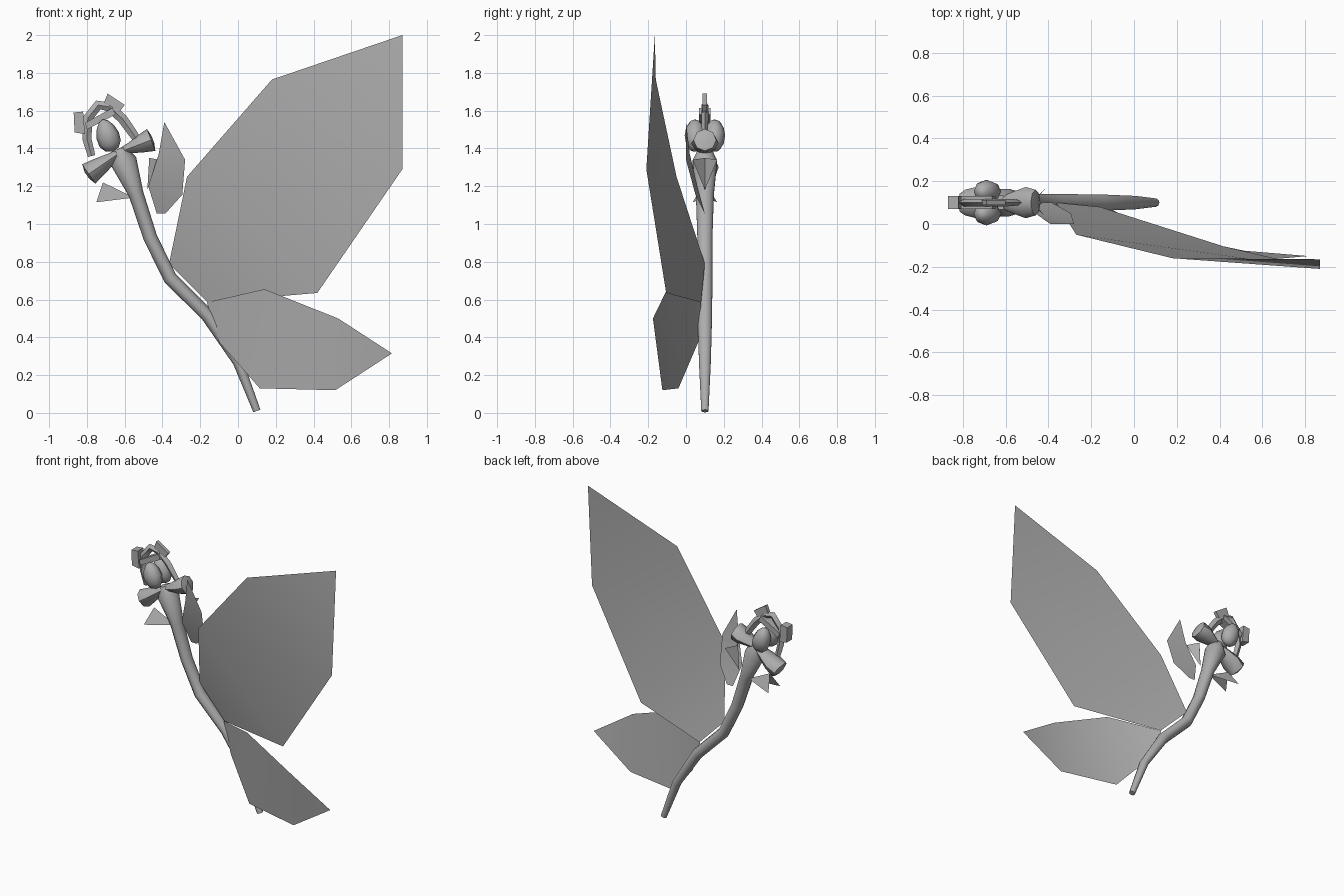
import bpy, bmesh, math
from mathutils import Vector

if "Cube" in bpy.data.objects:
    bpy.data.objects.remove(bpy.data.objects["Cube"])

YC = 0.1  # depth of the stem centre line

grey = bpy.data.materials.new("plain grey")
grey.diffuse_color = (0.42, 0.42, 0.42, 1)
grey.use_nodes = True
grey.node_tree.nodes["Principled BSDF"].inputs["Base Color"].default_value = grey.diffuse_color


def finish(name, bm, smooth=True):
    if smooth:
        bmesh.ops.recalc_face_normals(bm, faces=bm.faces)
    me = bpy.data.meshes.new(name)
    bm.to_mesh(me)
    bm.free()
    ob = bpy.data.objects.new(name, me)
    me.materials.append(grey)
    bpy.context.collection.objects.link(ob)
    if smooth:
        bpy.ops.object.select_all(action='DESELECT')
        bpy.context.view_layer.objects.active = ob
        ob.select_set(True)
        bpy.ops.object.shade_smooth_by_angle(angle=math.radians(50))
    return ob


def tube(name, path, sides):
    """Loft along (x, z, in-plane radius, depth radius) stations."""
    bm = bmesh.new()
    pts = [Vector((p[0], 0, p[1])) for p in path]
    rings = []
    for i, p in enumerate(path):
        t = (pts[min(i + 1, len(pts) - 1)] - pts[max(i - 1, 0)]).normalized()
        n = Vector((t.z, 0, -t.x))
        ring = []
        for k in range(sides):
            a = 2 * math.pi * k / sides
            co = pts[i] + n * math.cos(a) * p[2] + Vector((0, YC + math.sin(a) * p[3], 0))
            ring.append(bm.verts.new(co))
        rings.append(ring)
    for a, b in zip(rings, rings[1:]):
        for k in range(sides):
            j = (k + 1) % sides
            bm.faces.new((a[k], a[j], b[j], b[k]))
    bm.faces.new(rings[0])
    bm.faces.new(rings[-1])
    return finish(name, bm)


def blade(name, left, right, tip=None):
    """Thin leaf: two edges joined by quads, with an optional tip."""
    bm = bmesh.new()
    a = [bm.verts.new(p) for p in left]
    b = [bm.verts.new(p) for p in right]
    for i in range(len(a) - 1):
        bm.faces.new((a[i], b[i], b[i + 1], a[i + 1]))
    if tip:
        bm.faces.new((a[-1], b[-1], bm.verts.new(tip)))
    return finish(name, bm)


def plate(name, corners, half):
    """Flat outline in x, z given thickness along y."""
    bm = bmesh.new()
    f = [bm.verts.new((x, YC - half, z)) for x, z in corners]
    b = [bm.verts.new((x, YC + half, z)) for x, z in corners]
    bm.faces.new(f)
    bm.faces.new(b[::-1])
    for i in range(len(f)):
        j = (i + 1) % len(f)
        bm.faces.new((f[i], b[i], b[j], f[j]))
    return finish(name, bm)


# Stem swelling into the flower throat
tube("stem", [(0.10, 0.01, .02, .02), (0.0, 0.27, .028, .033), (-0.16, 0.515, .036, .04),
              (-0.36, 0.715, .037, .042), (-0.465, 0.93, .037, .042),
              (-0.54, 1.16, .04, .05), (-0.605, 1.33, .07, .068),
              (-0.625, 1.40, .035, .035)], 10)

# Big leaves
blade("upper_leaf",
      [(-.365, .10, .79), (-.27, -.05, 1.25), (.18, -.16, 1.765)],
      [(-.16, .08, .585), (.42, -.105, .635), (.87, -.21, 1.29)],
      (.87, -.165, 2.0))
blade("lower_leaf",
      [(-.165, .08, .585), (.14, -.10, .655), (.53, -.175, .50)],
      [(-.10, .065, .375), (.115, -.04, .13), (.515, -.125, .12)],
      (.815, -.15, .315))

# Small leaf beside the flower
blade("small_leaf",
      [(-.43, .10, 1.055), (-.475, .06, 1.20), (-.42, .02, 1.37)],
      [(-.385, .10, 1.055), (-.295, .05, 1.155), (-.28, 0, 1.34)],
      (-.39, 0, 1.54))

# Folded sepals below the flower
for name, base, ridge, corner in (
        ("left_sepal", (-.55, 1.14), (-.715, 1.22), (-.75, 1.115)),
        ("right_sepal", (-.48, 1.18), (-.47, 1.35), (-.415, 1.34))):
    bm = bmesh.new()
    p = bm.verts.new((base[0], YC, base[1]))
    r = bm.verts.new((ridge[0], YC, ridge[1]))
    c = [bm.verts.new((corner[0], YC + s * .065, corner[1])) for s in (-1, 1)]
    bm.faces.new((p, r, c[0]))
    bm.faces.new((p, c[1], r))
    finish(name, bm, False)

# Flared petals on both sides of the throat
for name, ex, ez in (("left_petal", -.79, 1.265), ("right_petal", -.46, 1.445)):
    bx, bz = -.615, 1.385
    st = [(0.0, .02, .03), (.3, .03, .05), (.7, .05, .073), (1.0, .062, .06), (1.06, .02, .02)]
    tube(name, [(bx + (ex - bx) * t, bz + (ez - bz) * t, a, b) for t, a, b in st], 8)

# Rounded cup petals at front and back
for name, s in (("front_petal", -1), ("back_petal", 1)):
    bm = bmesh.new()
    bmesh.ops.create_uvsphere(bm, u_segments=8, v_segments=6, radius=1)
    for v in bm.verts:
        w = .062 * (1 - .2 * v.co.z)
        x, y, z = v.co.x * w, v.co.y * .055, v.co.z * .09
        # lean along the flower axis
        v.co = (-.69 + x * .95 - z * .3, YC + s * .052 + y, 1.468 + z * .95 + x * .3)
    finish(name, bm)

# Thin arch over the petals with its small tabs
tube("arch", [(-.775, 1.36, .02, .01), (-.80, 1.45, .024, .016), (-.795, 1.56, .026, .018),
              (-.74, 1.63, .026, .018), (-.68, 1.62, .026, .018), (-.61, 1.555, .026, .018),
              (-.56, 1.485, .024, .016), (-.53, 1.44, .02, .01)], 4)
plate("left_tab", [(-.87, 1.59), (-.82, 1.595), (-.81, 1.475), (-.865, 1.485)], .03)
plate("top_tab", [(-.69, 1.69), (-.60, 1.63), (-.63, 1.59), (-.71, 1.64)], .012)
plate("cross_bar", [(-.81, 1.535), (-.665, 1.615), (-.648, 1.58), (-.80, 1.50)], .03)
